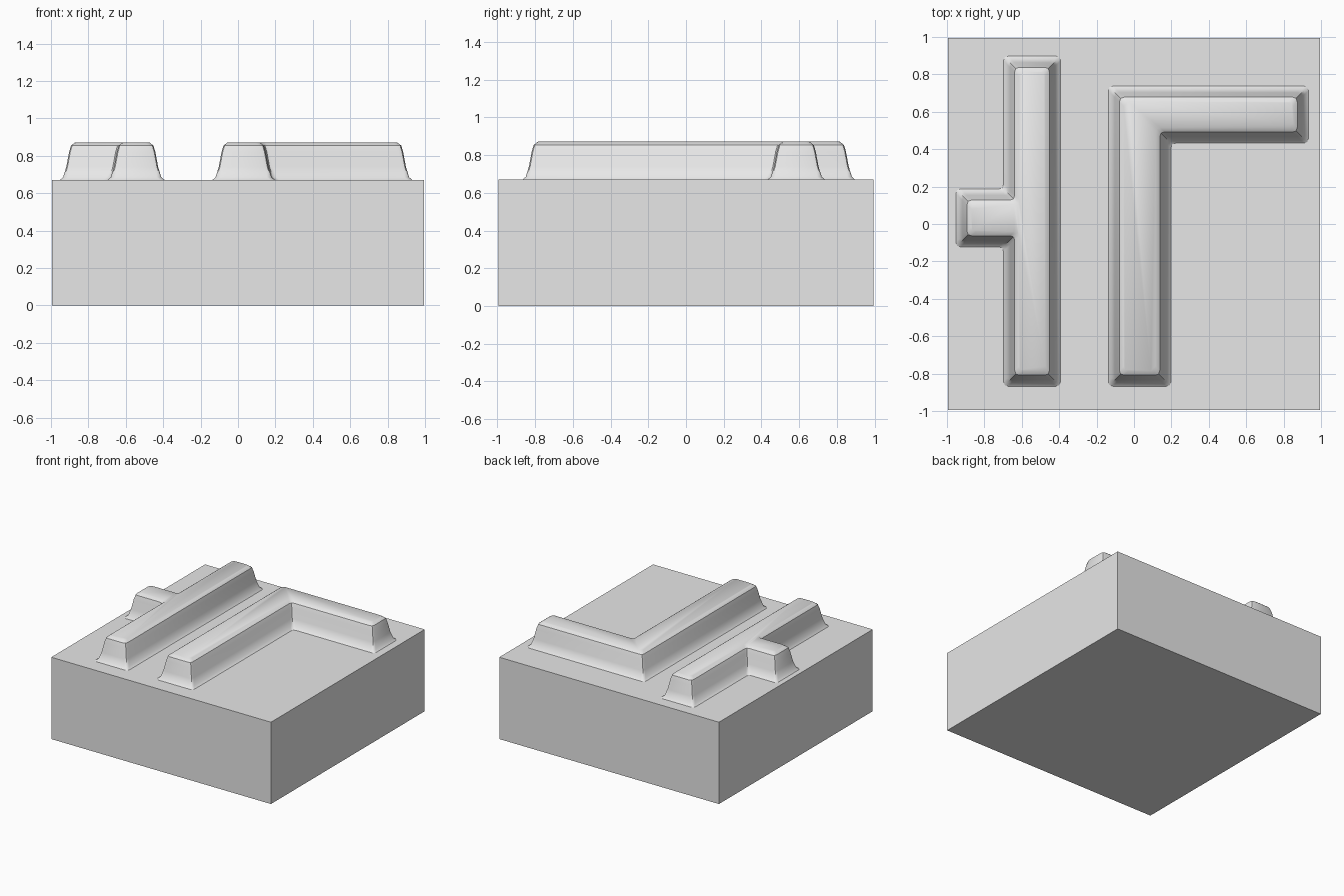
import bpy, bmesh, math
from mathutils import Vector

cube = bpy.data.objects.get("Cube")
if cube:
    bpy.data.objects.remove(cube, do_unlink=True)

grey = bpy.data.materials.new("plain_grey")
grey.use_nodes = True
grey.diffuse_color = (0.8, 0.8, 0.8, 1)
grey.node_tree.nodes["Principled BSDF"].inputs["Base Color"].default_value = (0.8, 0.8, 0.8, 1)

TOP = 0.67          # height of the block
CORNER = 0.025      # rounding of ridge corners
# flank of a ridge: (inset from the foot, height above the block)
FLANK = [(0, -0.002), (0.02, 0.015), (0.037, 0.07), (0.052, 0.15),
         (0.062, 0.184), (0.085, 0.202)]


def finish(name, bm):
    mesh = bpy.data.meshes.new(name)
    bm.to_mesh(mesh)
    bm.free()
    mesh.materials.append(grey)
    obj = bpy.data.objects.new(name, mesh)
    bpy.context.collection.objects.link(obj)
    return obj


def ring_points(outline, inset):
    """Inset a right-angled counter-clockwise outline and round its corners."""
    points = []
    count = len(outline)
    for i in range(count):
        here = Vector(outline[i])
        d_in = (here - Vector(outline[i - 1])).normalized()
        d_out = (Vector(outline[(i + 1) % count]) - here).normalized()
        inward = Vector((-d_in.y - d_out.y, d_in.x + d_out.x))
        corner = here + inward * inset
        a, b = corner - d_in * CORNER, corner + d_out * CORNER
        points += [a, corner * 0.5 + (a + b) * 0.25, b]
    return points


def ridge(name, outline):
    bm = bmesh.new()
    rings = [[bm.verts.new((p.x, p.y, TOP + h)) for p in ring_points(outline, inset)]
             for inset, h in FLANK]
    count = len(rings[0])
    for low, high in zip(rings, rings[1:]):
        for i in range(count):
            j = (i + 1) % count
            bm.faces.new((low[i], low[j], high[j], high[i]))
    bm.faces.new(rings[-1])
    obj = finish(name, bm)
    bpy.ops.object.select_all(action='DESELECT')
    obj.select_set(True)
    bpy.context.view_layer.objects.active = obj
    bpy.ops.object.shade_smooth_by_angle(angle=math.radians(35))


# square block
bm = bmesh.new()
bmesh.ops.create_cube(bm, size=1)
for v in bm.verts:
    v.co = (v.co.x * 1.99, v.co.y * 1.99, (v.co.z + 0.5) * TOP)
finish("block", bm)

# straight ridge with a short side branch
ridge("branched_ridge", [(-0.70, -0.87), (-0.39, -0.87), (-0.39, 0.90), (-0.70, 0.90),
                         (-0.70, 0.19), (-0.955, 0.19), (-0.955, -0.125), (-0.70, -0.125)])

# ridge with a right-angled arm
ridge("angled_ridge", [(-0.14, -0.87), (0.20, -0.87), (0.20, 0.43),
                       (0.935, 0.43), (0.935, 0.74), (-0.14, 0.74)])
